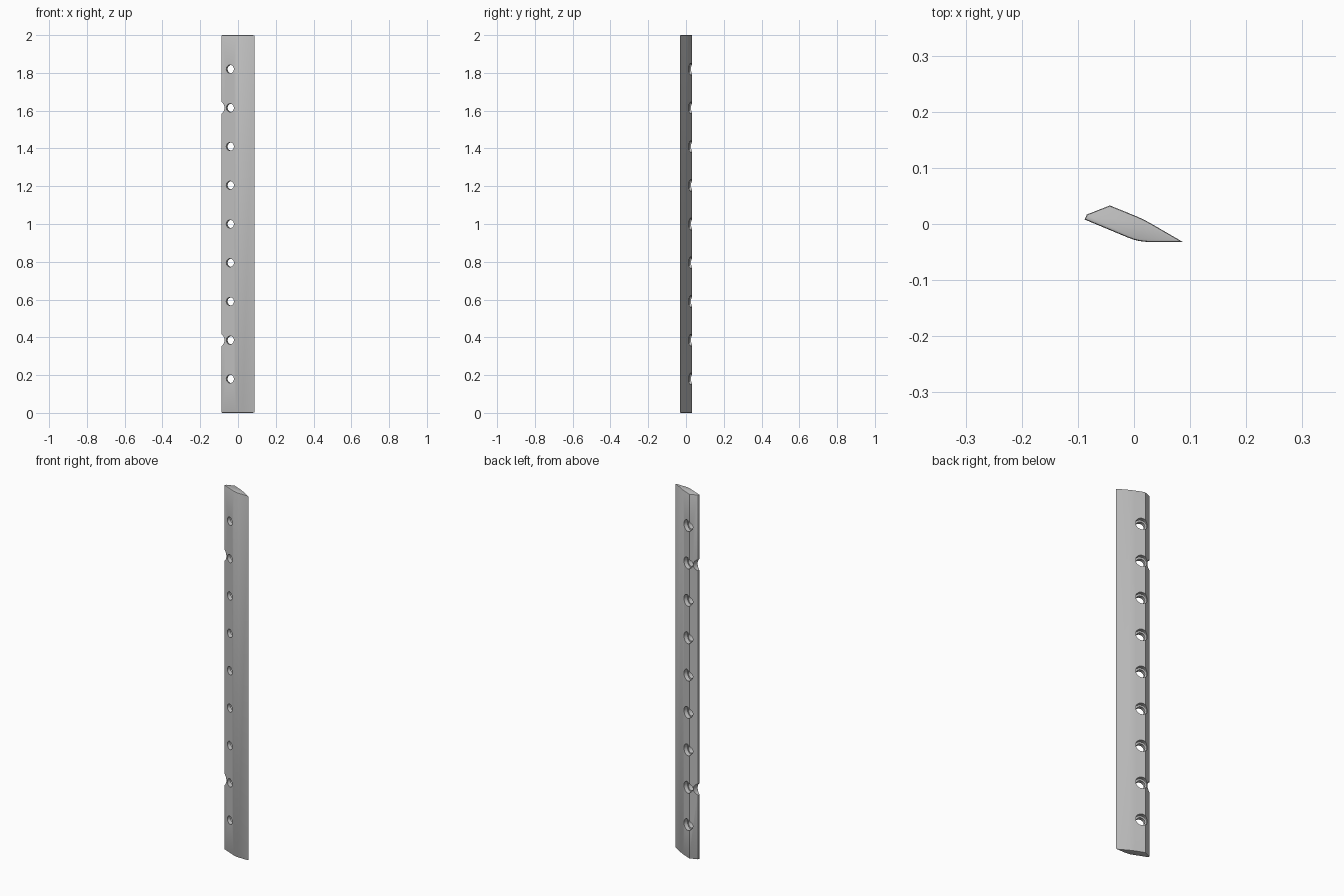
import bpy, bmesh, math
from mathutils import Vector, Matrix

cube = bpy.data.objects.get("Cube")
if cube:
    bpy.data.objects.remove(cube, do_unlink=True)

HEIGHT = 2.0
PROFILE = [(-0.088, 0.008), (-0.010, -0.0245), (0.000, -0.028), (0.010, -0.0305),
           (0.024, -0.032), (0.087, -0.032), (0.030, 0.001), (0.018, 0.0075),
           (0.005, 0.0135), (-0.043, 0.033), (-0.084, 0.017)]
AXIS = Vector((0.38, 0.925, 0)).normalized()   # square to the slanted front face
HOLE_FRONT = Vector((-0.042, -0.011, 0))
NOTCH_CENTRE = Vector((-0.106, 0.012, 0))
HOLE_HEIGHTS = [1 + 0.205 * i for i in range(-4, 5)]
NOTCH_HEIGHTS = [HOLE_HEIGHTS[1], HOLE_HEIGHTS[-2]]


def make_object(name, bm):
    bmesh.ops.recalc_face_normals(bm, faces=bm.faces)
    mesh = bpy.data.meshes.new(name)
    bm.to_mesh(mesh)
    bm.free()
    obj = bpy.data.objects.new(name, mesh)
    bpy.context.collection.objects.link(obj)
    return obj


def add_turned(bm, rings, origin, segments=32):
    """Closed solid of revolution along AXIS from (distance, radius) rings."""
    rot = AXIS.to_track_quat('Z', 'Y').to_matrix().to_4x4()
    place = Matrix.Translation(origin) @ rot
    loops = []
    for dist, radius in rings:
        loops.append([bm.verts.new(place @ Vector((
            radius * math.cos(math.tau * k / segments),
            radius * math.sin(math.tau * k / segments), dist)))
            for k in range(segments)])
    for a, b in zip(loops, loops[1:]):
        for k in range(segments):
            n = (k + 1) % segments
            bm.faces.new((a[k], a[n], b[n], b[k]))
    bm.faces.new(loops[0][::-1])
    bm.faces.new(loops[-1])


def cutter(name, rings, origin, heights):
    bm = bmesh.new()
    for z in heights:
        add_turned(bm, rings, origin + Vector((0, 0, z)))
    obj = make_object(name, bm)
    obj.hide_render = True
    return obj


# Blade: extruded profile with softened end edges
bm = bmesh.new()
base = bm.faces.new([bm.verts.new((x, y, 0)) for x, y in PROFILE])
top = bmesh.ops.extrude_face_region(bm, geom=[base])
bmesh.ops.translate(bm, vec=(0, 0, HEIGHT),
                    verts=[g for g in top["geom"] if isinstance(g, bmesh.types.BMVert)])
end_edges = [e for e in bm.edges if abs(e.verts[0].co.z - e.verts[1].co.z) < 0.001]
bmesh.ops.bevel(bm, geom=end_edges, offset=0.004, segments=2, profile=0.5,
                affect='EDGES', clamp_overlap=True)
blade = make_object("blade", bm)

# Counterbored bolt holes and the two edge notches
cutters = [
    cutter("bolt_hole_cutter",
           [(-0.05, 0.022), (0.02, 0.022), (0.02, 0.031), (0.09, 0.031)],
           HOLE_FRONT, HOLE_HEIGHTS),
    cutter("notch_cutter", [(-0.08, 0.036), (0.08, 0.036)], NOTCH_CENTRE, NOTCH_HEIGHTS),
]
bpy.ops.object.select_all(action='DESELECT')
blade.select_set(True)
bpy.context.view_layer.objects.active = blade
for c in cutters:
    mod = blade.modifiers.new(c.name, 'BOOLEAN')
    mod.operation = 'DIFFERENCE'
    mod.solver = 'EXACT'
    mod.object = c
    bpy.ops.object.modifier_apply(modifier=mod.name)
for c in cutters:
    bpy.data.objects.remove(c, do_unlink=True)

# Steel grey finish
grey = bpy.data.materials.new("steel_grey")
grey.use_nodes = True
colour = (0.52, 0.52, 0.52, 1)
grey.diffuse_color = colour
grey.node_tree.nodes["Principled BSDF"].inputs["Base Color"].default_value = colour
blade.data.materials.clear()
blade.data.materials.append(grey)
for p in blade.data.polygons:
    p.material_index = 0
bpy.ops.object.shade_smooth_by_angle(angle=math.radians(30))
